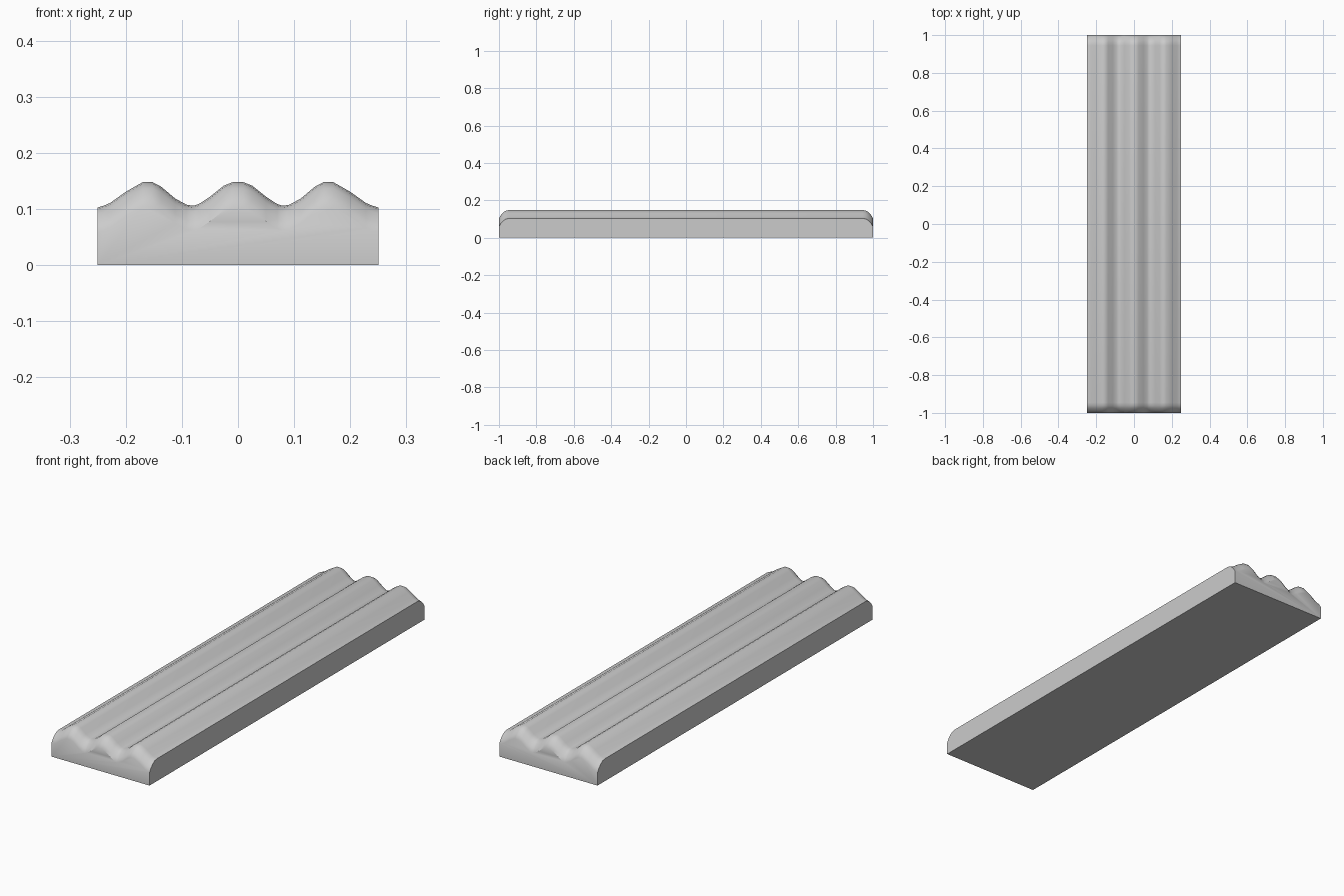
import bpy
import bmesh
import math

cube = bpy.data.objects.get("Cube")
if cube:
    bpy.data.objects.remove(cube, do_unlink=True)

# Plain grey finish
grey = bpy.data.materials.new("plain_grey")
grey.use_nodes = True
colour = (0.6, 0.6, 0.6, 1)
grey.diffuse_color = colour
grey.node_tree.nodes["Principled BSDF"].inputs["Base Color"].default_value = colour

# Half of the rippled cross-section (x, z), mirrored to the full width
half = [(0.01, 0.148), (0.025, 0.142), (0.05, 0.122), (0.07, 0.109),
        (0.08, 0.106), (0.092, 0.108), (0.112, 0.119), (0.137, 0.14),
        (0.152, 0.148), (0.17, 0.148), (0.2, 0.131), (0.228, 0.111),
        (0.24, 0.106), (0.25, 0.103)]
ripple = [(-x, z) for x, z in reversed(half)] + half

# Rounded ends: (y, drop of the top surface), mirrored to the full length
end = [(1.0, 0.044), (0.99, 0.027), (0.975, 0.011), (0.962, 0.003), (0.945, 0.0)]
stations = [(-y, d) for y, d in end] + end[::-1]

# Loft the section along the length
bm = bmesh.new()
rings = []
for y, drop in stations:
    ring = [bm.verts.new((x, y, z - drop)) for x, z in ripple]
    ring += [bm.verts.new((x, y, 0)) for x in (0.25, -0.25)]
    rings.append(ring)
for a, b in zip(rings, rings[1:]):
    for i in range(len(a)):
        j = (i + 1) % len(a)
        bm.faces.new((a[i], a[j], b[j], b[i]))
bm.faces.new(rings[0])
bm.faces.new(rings[-1])
bmesh.ops.recalc_face_normals(bm, faces=bm.faces)

mesh = bpy.data.meshes.new("rippled_moulding")
bm.to_mesh(mesh)
bm.free()
mesh.materials.append(grey)
moulding = bpy.data.objects.new("rippled_moulding", mesh)
bpy.context.collection.objects.link(moulding)

# Smooth ripples with sharp outer edges
bpy.ops.object.select_all(action='DESELECT')
moulding.select_set(True)
bpy.context.view_layer.objects.active = moulding
bpy.ops.object.shade_smooth_by_angle(angle=math.radians(35))
